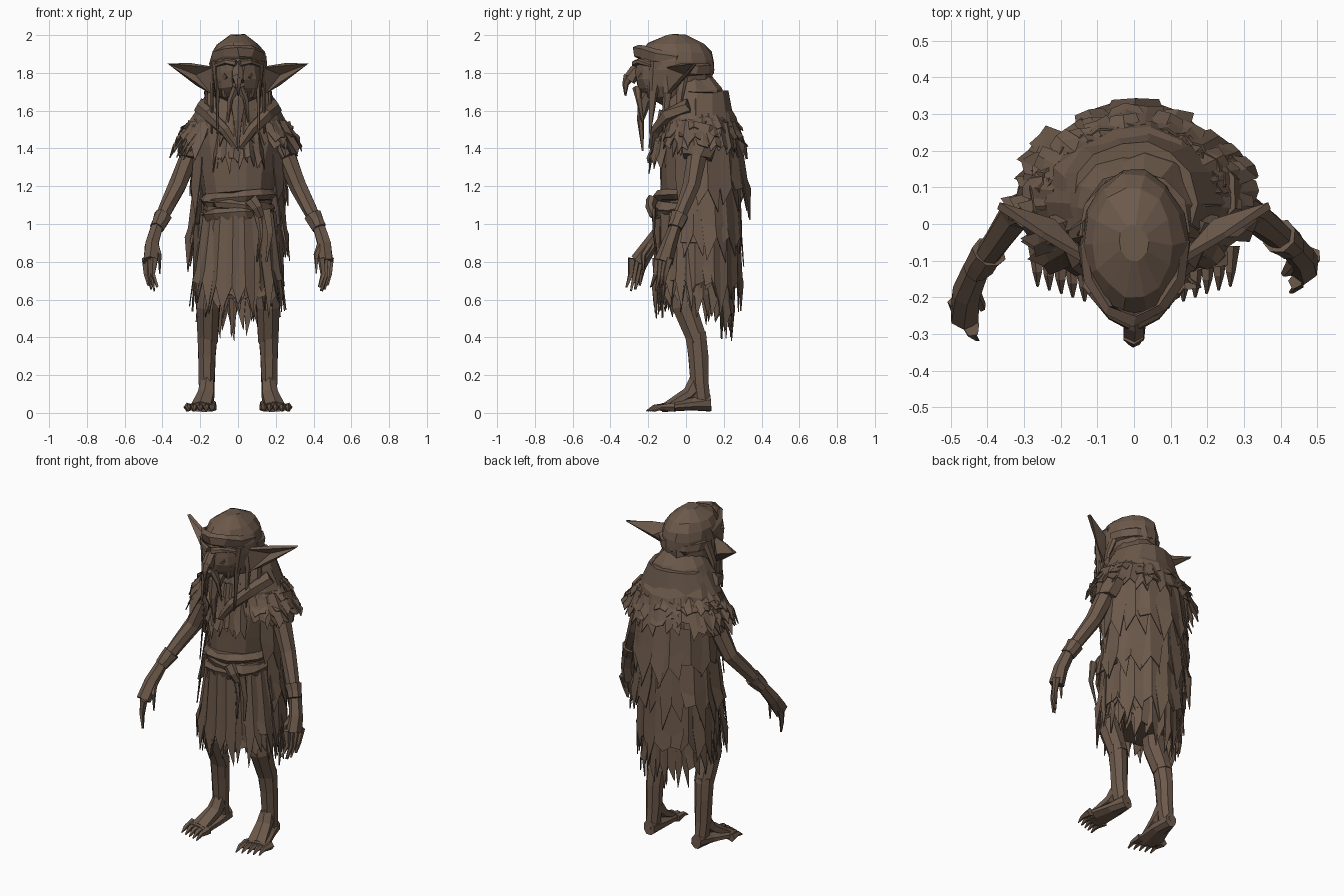
import bpy, bmesh, math, random
from mathutils import Vector

random.seed(4)
if "Cube" in bpy.data.objects:
    bpy.data.objects.remove(bpy.data.objects["Cube"], do_unlink=True)

COLOUR = (.15, .1, .07, 1)
FRONT, BACK = 0, math.pi
UP, DEPTH = Vector((0, 0, 1)), Vector((0, 1, 0))
brown = bpy.data.materials.new("earthy brown")
brown.use_nodes = True
brown.diffuse_color = COLOUR
brown.node_tree.nodes["Principled BSDF"].inputs["Base Color"].default_value = COLOUR


def finish(name, bm, thickness=0, mirror=False):
    bmesh.ops.recalc_face_normals(bm, faces=bm.faces[:])
    mesh = bpy.data.meshes.new(name)
    bm.to_mesh(mesh)
    bm.free()
    mesh.materials.append(brown)
    part = bpy.data.objects.new(name, mesh)
    bpy.context.collection.objects.link(part)
    if thickness:
        solidify = part.modifiers.new("thickness", 'SOLIDIFY')
        solidify.thickness = thickness
        solidify.offset = 0
    if mirror:
        part.modifiers.new("mirror", 'MIRROR').use_mirror_merge = False


def skin(name, rings, rough, mirror=False):
    """Join rings of positions into a closed, slightly craggy surface."""
    bm = bmesh.new()
    loops = [[bm.verts.new(p + Vector([random.uniform(-rough, rough) for axis in p]))
              for p in ring] for ring in rings]
    for low, high in zip(loops, loops[1:]):
        for k in range(len(low)):
            bm.faces.new((low[k - 1], low[k], high[k], high[k - 1]))
    bm.faces.new(loops[0])
    bm.faces.new(loops[-1])
    finish(name, bm, mirror=mirror)


def tube(name, points, start, end=.004, sides=6, up=DEPTH, rough=.003, mirror=False):
    """Limb along points; start and end are a radius or a (width, depth) pair."""
    points = [Vector(p) for p in points]
    first, last = [Vector(r if isinstance(r, tuple) else (r, r)) for r in (start, end)]
    final = len(points) - 1
    rings = []
    for i, point in enumerate(points):
        along = (points[min(i + 1, final)] - points[max(i - 1, 0)]).normalized()
        across = along.cross(up).normalized()
        other = across.cross(along)
        width, depth = first.lerp(last, i / final)
        angles = [math.tau * (k + .5) / sides for k in range(sides)]
        rings.append([point + across * width * math.cos(a) + other * depth * math.sin(a)
                      for a in angles])
    skin(name, rings, rough, mirror)


def shell(name, bottom, top, middle, size, rings=5, sides=14, rough=.008, tilt=0):
    """Stack of level ellipses; size(t) gives both radii, middle the y at each end."""
    stack = []
    for i in range(rings):
        t = i / (rings - 1)
        rx, ry = size(t)
        y = middle[0] + (middle[1] - middle[0]) * t
        z = bottom + (top - bottom) * t
        angles = [math.tau * k / sides for k in range(sides)]
        stack.append([Vector((rx * math.cos(a), y + ry * math.sin(a), z + tilt * math.cos(a)))
                      for a in angles])
    skin(name, stack, rough)


def rags(name, middle, top, hem, count, facing=BACK, spread=math.pi, jag=.3):
    """Forked strips hanging from one ellipse (rx, ry, z) to another."""
    bm = bmesh.new()
    step = 2 * spread / count
    for i in range(count):
        angle = facing - spread + step * (i + .5 + random.uniform(-.2, .2))
        lift = random.uniform(-.01, .015)
        left, right = [1 + random.uniform(-jag, jag / 3) for fork in range(2)]
        grid = []
        for r, (heights, width) in enumerate((((0, 0, 0), .7), ((.5, .6, .5), .75),
                                              ((left, .7, right), .5))):
            row = []
            for c, t in zip((-1, 0, 1), heights):
                a = angle + c * width * step
                rx, ry, z = Vector(top).lerp(Vector(hem), t)
                out = lift * r + (.012 if c == 0 else 0)
                row.append(bm.verts.new(((rx + out) * math.sin(a),
                                         middle - (ry + out) * math.cos(a),
                                         z + random.uniform(-.01, .01))))
            grid.append(row)
        for upper, lower in zip(grid, grid[1:]):
            for c in range(2):
                bm.faces.new((upper[c], upper[c + 1], lower[c + 1], lower[c]))
    finish(name, bm, thickness=.006)


def arc(rx, ry, middle, z, lift, steps=6):
    """Half ellipse around the head; a negative ry runs behind it."""
    angles = [math.pi * (k / steps - .5) for k in range(steps + 1)]
    return [(rx * math.sin(a), middle - ry * math.cos(a), z + lift * math.cos(a)) for a in angles]


# Torso, skirt and belt
def torso_size(t):
    swell = math.sin(math.pi * t * t)
    return .17 + .08 * swell, .17 + .03 * swell


def belt_size(t):
    swell = .02 * math.sin(math.pi * t)
    return .18 + swell, .18 + swell


shell("torso", 1, 1.7, (.03, .06), torso_size, rings=6)
shell("skirt", 1.1, .62, (.02, .06), lambda t: (.18 + .04 * t, .17 + .01 * t), rough=.015)
for height, tilt in ((1.06, .02), (1.1, -.03), (1.14, .02)):
    shell("belt_wrap", height - .03, height + .03, (.02, .02), belt_size, rings=3, tilt=tilt)
tube("belt_knot", [(.07, -.18, 1.13), (.1, -.19, 1.09), (.12, -.17, 1.04)], (.04, .03), .02)
for x in (.1, .15):
    tube("belt_tail", [(x, -.17, 1.08), (x + .02, -.17, .95), (x, -.15, .8)], (.025, .01))
rags("skirt_rags", .04, (.19, .17, 1.06), (.245, .195, .54), 20)
rags("skirt_under_rags", .05, (.19, .15, .9), (.22, .17, .5), 16)
rags("front_apron", .03, (.18, .18, 1.05), (.23, .18, .5), 4, FRONT, .7, jag=.15)

# Ragged cloak in overlapping layers down the back
for layer in range(3):
    edge = 1.5 - layer / 4
    rags("cloak_layer", .07, (.22, .2, edge), (.26 - layer * .01, .245 - layer * .015, edge - .45),
         9, spread=2 - layer * .1)
rags("cloak_tail", .05, (.2, .2, .85), (.22, .18, .4), 7, spread=1, jag=.25)
bm = bmesh.new()
bm.faces.new([bm.verts.new(p) for p in ((.2, 0, 1.18), (.2, .1, 1.18), (.25, .15, .9), (.25, -.03, .9))])
finish("hip_flaps", bm, thickness=.01, mirror=True)

# Shaggy mantle, chest fringe and hood collar
for layer in range(3):
    inset = layer * .02
    rags("mantle_layer", .07, (.25 - inset, .19 - inset, 1.54 + inset),
         (.335 - inset, .235 - inset / 2, 1.36 + layer * .06), 22, spread=2.5)
    if layer < 2:
        rags("chest_fringe", .05, (.15 - inset, .2 - inset, 1.52 + inset * 4),
             (.17, .23 - inset, 1.28 + inset * 6), 8, FRONT, 1)


def collar_size(t):
    narrowing = math.cos(t * math.pi / 2)
    return .1 + .14 * narrowing, .09 + .12 * narrowing


shell("hood_collar", 1.5, 1.79, (.065, .04), collar_size, rough=.014)
tube("scarf_folds", [(.19, .02, 1.62), (.15, -.09, 1.58), (.07, -.16, 1.5), (.01, -.18, 1.4)],
     .045, .015, up=UP, rough=.01, mirror=True)


# Head with cap, nose and beard
def head_size(t):
    round_out = math.sqrt(max(.06, 1 - abs(2 * t - 1) ** 2.6))
    return .15 * round_out, .21 * round_out


shell("head", 1.63, 2, (-.07, -.05), head_size, rings=9, rough=.006)
tube("cap_brim", arc(.135, .21, -.05, 1.86, .05), (.018, .04), (.018, .04), up=UP, rough=.008)
tube("cap_back_roll", arc(.13, -.16, -.03, 1.82, 0), (.025, .04), (.025, .04), up=UP, rough=.008)
tube("nose_bridge", [(0, -.21, 1.86), (0, -.27, 1.81), (0, -.3, 1.76)], .025, (.035, .035))
tube("nose_tip", [(0, -.3, 1.78), (0, -.32, 1.74), (0, -.32, 1.68)], (.03, .03))
tube("beard", [(0, -.17, 1.72), (0, -.22, 1.65), (0, -.24, 1.55), (0, -.23, 1.39)], (.07, .05))

# Paired features of the face
tube("brows", [(.01, -.27, 1.85), (.06, -.25, 1.86), (.12, -.18, 1.84)], .02, .01,
     up=UP, mirror=True)
tube("cheeks", [(.05, -.23, 1.79), (.08, -.2, 1.75), (.07, -.19, 1.67)], .03, .01, mirror=True)
tube("moustache", [(.01, -.26, 1.72), (.04, -.25, 1.66), (.05, -.23, 1.54)], .025, mirror=True)
bm = bmesh.new()
bmesh.ops.create_icosphere(bm, subdivisions=1, radius=.02)
bmesh.ops.translate(bm, verts=bm.verts[:], vec=(.06, -.22, 1.82))
finish("eyes", bm, mirror=True)
for lock in range(3):
    x, y = .11 + lock * .03, -.17 + lock * .07
    tube("hair_locks", [(.12, y + .02, 1.86), (x, y, 1.7), (x, y - .02, 1.48)], (.02, .04),
         mirror=True)

# Long pointed ears, cupped towards the front
outline = [Vector(p) for p in ((.13, -.1, 1.83), (.25, -.03, 1.845), (.37, .05, 1.85),
                               (.22, -.05, 1.74), (.13, -.1, 1.68))]
bm = bmesh.new()
rim = [bm.verts.new(p) for p in outline]
cup = bm.verts.new(sum(outline, Vector()) / len(outline) + DEPTH * .05)
for k in range(len(rim)):
    bm.faces.new((rim[k - 1], rim[k], cup))
finish("ears", bm, thickness=.02, mirror=True)

# Arms and hands; the right hand reaches further forward
for side, s, reach in (("left", 1, 0), ("right", -1, .13)):
    shoulder = Vector((s * .2, .08, 1.5))
    elbow = Vector((s * .32, .03, 1.2))
    wrist = Vector((s * .43, -.06 - reach / 2, .98))
    knuckles = Vector((s * .465, -.12 - reach, .8))
    fingertips = Vector((s * .45, -.15 - reach, .64))
    tube(side + "_arm", [shoulder, shoulder.lerp(elbow, .5), elbow, elbow.lerp(wrist, .5), wrist],
         .06, .033, sides=7)
    tube(side + "_sleeve", [shoulder, shoulder.lerp(elbow, .3), shoulder.lerp(elbow, .5)],
         (.09, .11), (.06, .08), sides=8, rough=.01)
    tube(side + "_wrist_wrap", [elbow.lerp(wrist, t) for t in (.7, .85, 1)], .048, .04, sides=8)
    palm_middle = wrist.lerp(knuckles, .5) + Vector((s * .01, 0, 0))
    tube(side + "_palm", [wrist, palm_middle, knuckles], (.035, .035), (.042, .05))
    for k in range(4):
        fan = Vector((s * .5, .8, 0)) * (k - 1.5) * .03
        tip = fingertips + fan + UP * .02 * abs(k - 1.3)
        bend = knuckles.lerp(tip, .5) + fan / 4 + Vector((s * .01, 0, 0))
        tube(side + "_finger", [knuckles + fan + UP * .02, bend, tip], .022, .006, sides=5)
    thumb_root = wrist.lerp(knuckles, .4)
    thumb_bend = thumb_root + Vector((s * -.03, -.05, -.07))
    tube(side + "_thumb", [thumb_root, thumb_bend, thumb_bend - UP * .1], .022, sides=5)

# Legs and clawed bare feet
tube("thighs", [(.13, 0, .8), (.16, -.01, .56), (.16, .06, .38)], .08, .055, sides=8, mirror=True)
tube("shins", [(.16, .05, .42), (.165, .065, .3), (.165, .07, .16), (.165, .085, .04)],
     (.056, .058), (.038, .05), sides=8, mirror=True)
tube("insteps", [(.165, .06, .16), (.17, .01, .1), (.195, -.1, .04)], (.04, .05), (.06, .02),
     up=UP, mirror=True)
tube("feet", [(.16, .13, .05), (.17, .03, .045), (.2, -.12, .03)], (.035, .045), (.08, .025),
     sides=8, up=UP, mirror=True)
for k in range(5):
    toe = Vector((.135 + k * .032, -.17 + k * .01, .03))
    tube("toes", [toe + DEPTH * .07, toe, toe - DEPTH * .04 - UP * .02], .025, sides=5,
         up=UP, rough=.001, mirror=True)
